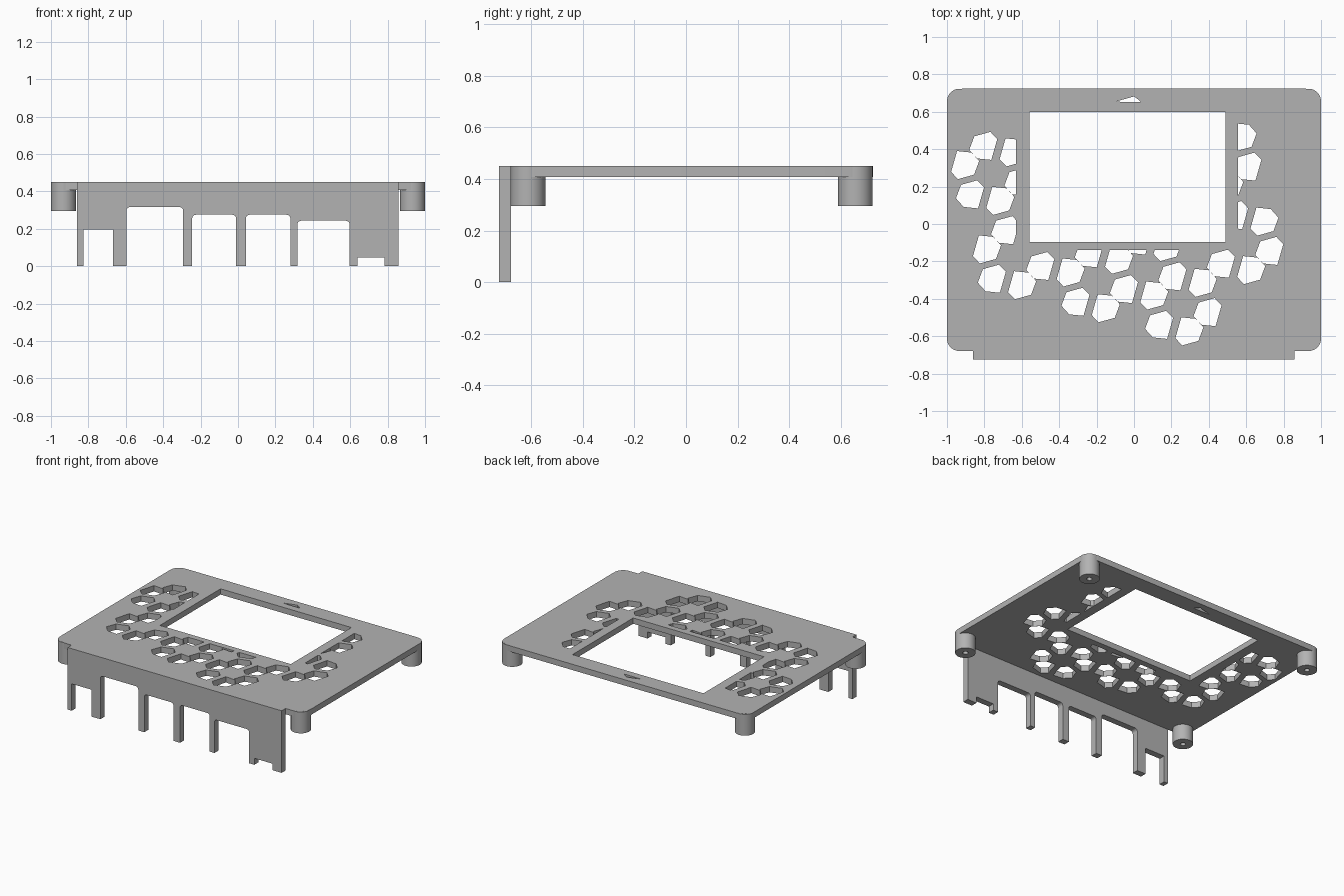
import bpy, math
from mathutils import Vector

if "Cube" in bpy.data.objects:
    bpy.data.objects.remove(bpy.data.objects["Cube"])

grey = bpy.data.materials.new("warm_grey_plastic")
grey.diffuse_color = (0.45, 0.45, 0.45, 1)
grey.use_nodes = True
grey.node_tree.nodes["Principled BSDF"].inputs["Base Color"].default_value = grey.diffuse_color


def extrude_outlines(name, outlines, thickness, loc, rot=(0, 0, 0)):
    """Fill closed 2D outlines (inner ones become holes) and give them thickness."""
    cu = bpy.data.curves.new(name, 'CURVE')
    cu.dimensions = '2D'
    cu.fill_mode = 'BOTH'
    cu.extrude = thickness / 2
    for pts in outlines:
        sp = cu.splines.new('POLY')
        sp.points.add(len(pts) - 1)
        for p, (x, y) in zip(sp.points, pts):
            p.co = (x, y, 0, 1)
        sp.use_cyclic_u = True
    ob = bpy.data.objects.new(name, cu)
    bpy.context.collection.objects.link(ob)
    ob.location, ob.rotation_euler = loc, rot
    bpy.ops.object.select_all(action='DESELECT')
    ob.select_set(True)
    bpy.context.view_layer.objects.active = ob
    bpy.ops.object.convert(target='MESH')
    ob = bpy.context.object
    bpy.ops.object.mode_set(mode='EDIT')
    bpy.ops.mesh.select_all(action='SELECT')
    bpy.ops.mesh.remove_doubles(threshold=0.0001)
    bpy.ops.mesh.normals_make_consistent(inside=False)
    bpy.ops.object.mode_set(mode='OBJECT')
    ob.data.materials.clear()
    ob.data.materials.append(grey)
    bpy.ops.object.shade_smooth_by_angle(angle=math.radians(30))
    return ob


def arc(cx, cy, r, a0, a1, n):
    return [(cx + r * math.cos(math.radians(a0 + (a1 - a0) * k / n)),
             cy + r * math.sin(math.radians(a0 + (a1 - a0) * k / n))) for k in range(n + 1)]


def rect(x0, x1, y0, y1):
    return [(x0, y0), (x1, y0), (x1, y1), (x0, y1)]


def clip(poly, axis, limit, sign):
    """Keep the part of a polygon where sign * coordinate <= sign * limit."""
    out = []
    for p, q in zip(poly, poly[1:] + poly[:1]):
        dp, dq = sign * (p[axis] - limit), sign * (q[axis] - limit)
        if dp <= 0:
            out.append(p)
        if dp * dq < 0:
            t = dp / (dp - dq)
            out.append((p[0] + t * (q[0] - p[0]), p[1] + t * (q[1] - p[1])))
    return out


# Vent holes: hexagons on a honeycomb, with every second kind turned half round
HEX = [(-.040, .075), (.037, .067), (.078, .021), (.051, -.051), (-.035, -.075), (-.072, -.037)]
ORIGIN = Vector((-.906, .315))
STEP_I, STEP_J = Vector((.188, -.1914)), Vector((.0711, .2594))
PAIR = Vector((.032, -.1567))
UPRIGHT = [(0, 0), (1, 1), (1, 0), (1, -1), (2, -1), (3, 0), (4, 1), (5, 2), (4, 0),
           (5, 1), (6, 2), (7, 3), (6, 1), (7, 4), (6, 4), (6, 5)]
TURNED = [(0, 1), (1, 1), (0, 0), (1, 0), (1, -1), (2, 0), (3, 1), (4, 2), (4, 1),
          (3, 0), (5, 2), (6, 3), (7, 4), (6, 4), (6, 5), (5, 1), (6, 2)]


def vent(i, j, turned):
    c = ORIGIN + i * STEP_I + j * STEP_J + (PAIR if turned else Vector((0, 0)))
    s = -1 if turned else 1
    poly = [(c.x + s * x, c.y + s * y) for x, y in HEX]
    # leave a solid border round the screen opening
    if i <= 1:
        return clip(poly, 0, -.63, 1)
    if c.x > .49 and c.y > -.19:
        return clip(poly, 0, .557, -1)
    return clip(poly, 1, -.139, 1)


vents = [vent(i, j, False) for i, j in UPRIGHT] + [vent(i, j, True) for i, j in TURNED]
vents = [v for v in vents if len(v) > 2]
vents.append([(-.10, .654), (.035, .652), (.03, .66), (0, .682)])

# Top plate with rounded corners, screen opening and vents
R, X, Y0, Y1 = .09, 1.0, -.679, .724
outline = (arc(X - R, Y1 - R, R, 0, 90, 8) + arc(-X + R, Y1 - R, R, 90, 180, 8)
           + arc(-X + R, Y0 + R, R, 180, 270, 8) + arc(X - R, Y0 + R, R, 270, 360, 8))
screen = rect(-.56, .49, -.095, .60)
extrude_outlines("top_plate", [outline, screen] + vents, .042, (0, 0, .429))

# Front wall with connector notches: left, right, height, corner radius
NOTCHES = [(-.827, -.667, .195, 0), (-.597, -.293, .316, .02), (-.245, -.01, .275, .02),
           (.042, .28, .275, .02), (.318, .597, .243, .02), (.638, .783, .047, 0)]
wall = [(-.86, .45), (-.86, 0)]
for x0, x1, h, r in NOTCHES:
    wall.append((x0, 0))
    if r:
        wall += arc(x0 + r, h - r, r, 180, 90, 5) + arc(x1 - r, h - r, r, 90, 0, 5)
    else:
        wall += [(x0, h), (x1, h)]
    wall.append((x1, 0))
wall += [(.857, 0), (.857, .45)]
extrude_outlines("front_wall", [wall], .046, (0, -.701, 0), (math.pi / 2, 0, 0))

# Corner posts with screw holes in the underside
for side, x in (("left", -.933), ("right", .933)):
    for end, y in (("front", -.612), ("back", .656)):
        extrude_outlines(f"{end}_{side}_post",
                         [arc(0, 0, .067, 0, 360, 40)[:-1], arc(0, 0, .018, 0, 360, 20)[:-1]],
                         .1545, (x, y, .295 + .1545 / 2))
